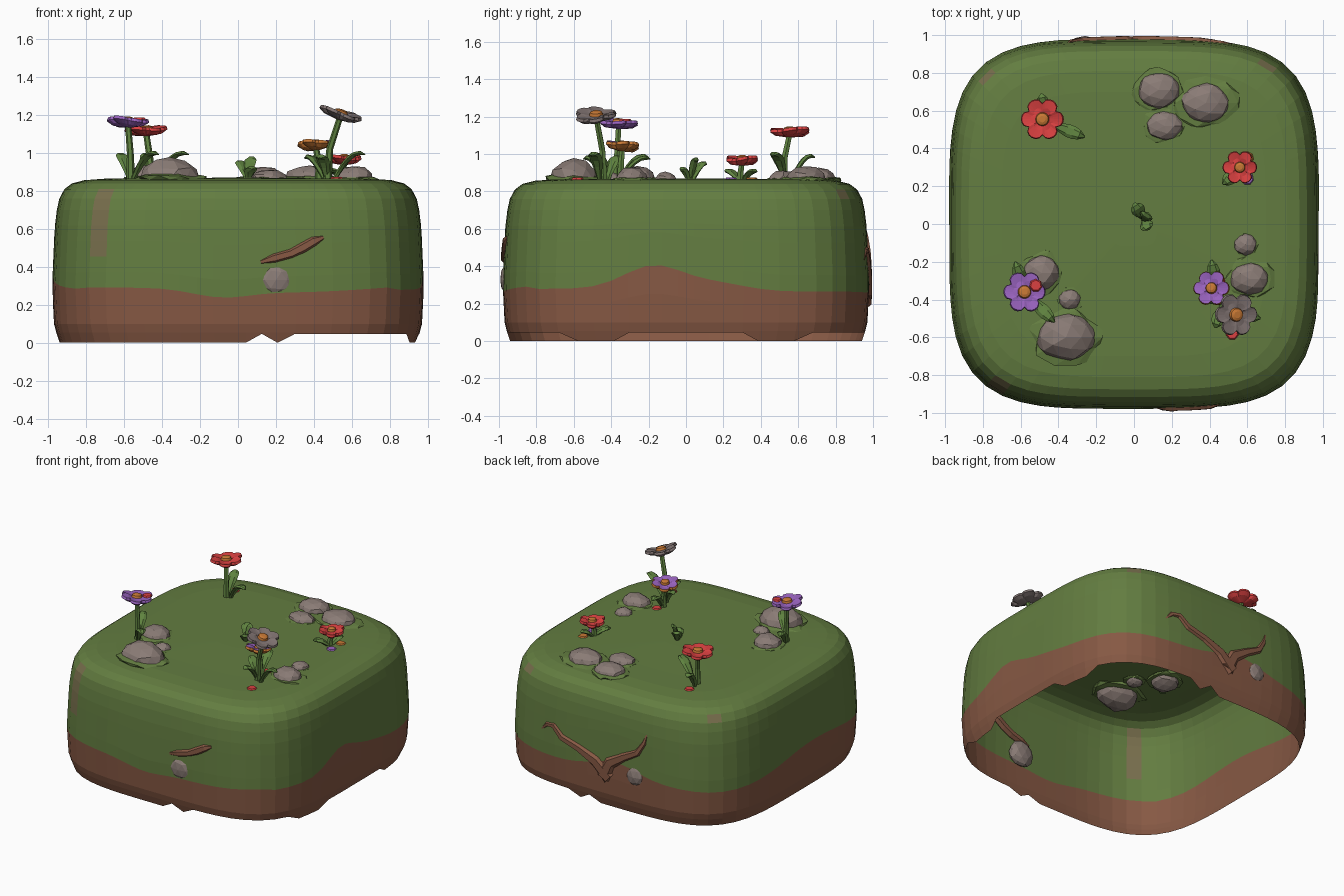
import bpy, bmesh, math, random
from mathutils import Vector, Matrix

if "Cube" in bpy.data.objects:
    bpy.data.objects.remove(bpy.data.objects["Cube"])

random.seed(4)

def mat(name, r, g, b):
    m = bpy.data.materials.new(name)
    m.diffuse_color = (r, g, b, 1)
    m.use_nodes = True
    m.node_tree.nodes["Principled BSDF"].inputs["Base Color"].default_value = m.diffuse_color
    return m

GRASS = mat("grass green", .125, .205, .052)
DIRT = mat("dirt brown", .242, .100, .058)
STONE = mat("stone grey", .255, .200, .180)
LEAF = mat("leaf green", .115, .225, .050)
RED = mat("petal red", .70, .052, .052)
PURPLE = mat("petal purple", .32, .125, .52)
ORANGE = mat("flower orange", .58, .19, .035)
GREY = mat("petal grey", .215, .170, .165)
FADED = mat("faded olive", .19, .16, .075)

def make(name, bm, mats):
    me = bpy.data.meshes.new(name)
    bm.to_mesh(me)
    bm.free()
    for m in mats:
        me.materials.append(m)
    ob = bpy.data.objects.new(name, me)
    bpy.context.collection.objects.link(ob)
    return ob

# Block outline: half width by height, superellipse in plan
PROFILE = [(0, .94), (.03, .952), (.1, .97), (.3, .98), (.6, .967), (.7, .955),
           (.76, .942), (.81, .915), (.84, .875), (.857, .81), (.865, .70)]

def half(z):
    for (z0, r0), (z1, r1) in zip(PROFILE, PROFILE[1:]):
        if z <= z1:
            return r0 + (r1 - r0) * (z - z0) / (z1 - z0)
    return PROFILE[-1][1]

def wall_y(x, z):
    h = half(z)
    return h * (1 - min(1, abs(x) / h) ** 4) ** .25

def bump(v, c, w):
    return math.exp(-((v - c) / w) ** 2)

def dirt_height(x, y):
    z = .27 + .01 * math.sin(4 * x + 3 * y)
    if x > .8:
        z += .13 * bump(y, -.18, .22) + .05 * bump(y, .15, .25)
    if x < -.8:
        z += .07 * bump(y, -.1, .5)
    if y > .8:
        z += .08 * bump(x, -.1, .25)
    if y < -.8:
        z += .02 * abs(x) - .035 * bump(x, -.1, .2)
    return z

# Earth block: thin open-bottomed shell with a wavy grass line
def earth_block():
    N = 72
    bm = bmesh.new()
    rows = []
    for k in range(18):
        row = []
        for i in range(N):
            a = 2 * math.pi * (i + .5) / N
            c, s = math.cos(a), math.sin(a)
            q = (c ** 4 + s ** 4) ** -.25
            hx, hy = c * q * .98, s * q * .98
            line = dirt_height(hx, hy)
            notch = (.3 < hx < .92) or (hx > .92 and abs(hy) < .35) or .08 < hx < .14
            if k < 4:
                z = [.047 if notch else 0, .055, .1, (.1 + line) / 2][k]
            elif k < 9:
                z = line + (.7 - line) * (k - 4) / 5
            else:
                z = [.7, .76, .81, .84, .857, .865, .866, .868, .87][k - 9]
            r = half(z) if k < 15 else [.5, .3, .12][k - 15]
            row.append(bm.verts.new((c * q * r, s * q * r, z)))
        rows.append(row)
    for k in range(17):
        for i in range(N):
            j = (i + 1) % N
            f = bm.faces.new((rows[k][i], rows[k][j], rows[k + 1][j], rows[k + 1][i]))
            f.material_index = 1 if k < 4 else 0
            if (i == 45 and 6 <= k < 11) or (i in (9, 26) and k == 10):
                f.material_index = 2          # faded corner streaks
    bm.faces.new(rows[-1])
    make("earth_block", bm, [GRASS, DIRT, FADED])

# Swept tube with elliptical section: stems, leaves and roots
def sweep(name, pts, sizes, m, ref, sides=6):
    bm = bmesh.new()
    pts = [Vector(p) for p in pts]
    rings = []
    for i, p in enumerate(pts):
        t = (pts[min(i + 1, len(pts) - 1)] - pts[max(i - 1, 0)]).normalized()
        u = t.cross(Vector(ref)).normalized()
        v = u.cross(t)
        w, h = sizes[i]
        rings.append([bm.verts.new(p + u * w * math.cos(2 * math.pi * k / sides)
                                   + v * h * math.sin(2 * math.pi * k / sides)) for k in range(sides)])
    for a, b in zip(rings, rings[1:]):
        for k in range(sides):
            j = (k + 1) % sides
            bm.faces.new((a[k], a[j], b[j], b[k]))
    bm.faces.new(rings[0])
    bm.faces.new(rings[-1])
    bmesh.ops.recalc_face_normals(bm, faces=bm.faces)
    return make(name, bm, [m])

def leaf(x, y, tx, ty, h, w=.034):
    pts, sizes = [], []
    for i in range(7):
        t = i / 6
        pts.append((x + (tx - x) * t, y + (ty - y) * t, .85 + (h - .85) * math.sin(t * 1.9)))
        sizes.append((w * (.3 + .75 * math.sin(math.pi * t ** 1.3)) if i < 6 else w * .15,
                      .013 if i < 6 else .003))
    side = Vector((tx - x, ty - y, 0))
    sweep("leaf", pts, sizes, LEAF, (-side * .3 + Vector((0, 0, 1)) * .3).normalized())

# Flower: bent stem, scalloped head, orange centre
def flower(name, base, top, R, petal, under, tilt=(0, 0), n=6):
    b, t = Vector((*base, .84)), Vector(top)
    mid = b.lerp(t, .5) + Vector((.3 * (b.x - t.x), .3 * (b.y - t.y), 0))
    sweep(name + "_stem", [b, mid, t - Vector((0, 0, .01))], [(.024, .024), (.018, .018), (.016, .016)],
          LEAF, (0, 1, 0))
    bm = bmesh.new()
    S = n * 6
    def ring(rad, z, scallop):
        out = []
        for i in range(S):
            a = 2 * math.pi * i / S
            lobe = abs(math.cos(n / 2 * a))
            k = .76 + .26 * lobe ** .6 if scallop else 1
            out.append(bm.verts.new((rad * k * math.cos(a), rad * k * math.sin(a),
                                     z + (.008 * math.sin(2 * a) if scallop else 0))))
        return out
    rings = [ring(R * .2, -.03, 0), ring(R * .75, -.018, 1), ring(R, .0, 1), ring(R * .95, .016, 1),
             ring(R * .55, .008, 1), ring(R * .32, .004, 0), ring(R * .28, .02, 0), ring(R * .15, .026, 0)]
    bm.faces.new(rings[0][::-1]).material_index = 1
    for k, (p, q) in enumerate(zip(rings, rings[1:])):
        for i in range(S):
            j = (i + 1) % S
            f = bm.faces.new((p[i], p[j], q[j], q[i]))
            f.material_index = 2 if k > 4 else 1 if k < 3 else 0
    bm.faces.new(rings[-1]).material_index = 2
    bm.transform(Matrix.Translation(t) @ Matrix.Rotation(tilt[1], 4, 'Y') @ Matrix.Rotation(tilt[0], 4, 'X'))
    make(name + "_head", bm, [petal, under, ORANGE])

# Faceted boulder, optionally with a ragged grass skirt
def rock(name, loc, size, skirt=True):
    for m, k, flat in ((STONE, 1, 1), (GRASS, 1.2, .3)):
        if m is GRASS and not skirt:
            continue
        bm = bmesh.new()
        bmesh.ops.create_icosphere(bm, subdivisions=2, radius=1)
        for v in bm.verts:
            v.co *= random.uniform(.93, 1.04) if m is STONE else random.uniform(.85, 1.2)
            v.co = Vector((v.co.x * size[0] * k, v.co.y * size[1] * k, v.co.z * size[2] * flat)) + Vector(loc)
        make(name if m is STONE else name + "_grass", bm, [m])

def petal_on_ground(x, y, m, z=.869):
    bm = bmesh.new()
    bmesh.ops.create_cone(bm, cap_ends=True, segments=7, radius1=.035, radius2=.028, depth=.009,
                          matrix=Matrix.Translation((x, y, z)))
    make("fallen_petal", bm, [m])

earth_block()

# Rocks on top (x, y, half sizes)
for x, y, a, b, h in [(.13, .71, .115, .10, .07), (.38, .64, .135, .11, .08), (.16, .52, .10, .08, .055),
                      (-.49, -.26, .10, .10, .08), (-.34, -.40, .06, .055, .045), (-.36, -.60, .16, .13, .12),
                      (.59, -.11, .06, .06, .045), (.61, -.29, .105, .09, .075)]:
    rock("rock", (x, y, .86), (a, b, h))
# Stones set in the front and back walls
rock("front_wall_stone", (.20, -.945, .33), (.10, .05, .095), False)
rock("back_wall_stone", (-.26, .945, .29), (.09, .05, .09), False)

# Roots along the walls: (x, z, half width)
def root(name, sgn, pts):
    sweep(name, [(x, sgn * (wall_y(x, z) - .008), z) for x, z, w in pts],
          [(w, min(w, .028)) for x, z, w in pts], DIRT, (0, sgn, 0))

root("front_root", -1, [(.12, .425, .012), (.19, .445, .028), (.28, .47, .028), (.34, .50, .032),
                        (.40, .535, .03), (.45, .555, .012)])
root("back_root_a", 1, [(.52, .43, .008), (.47, .48, .02), (.41, .485, .025), (.34, .42, .03),
                        (.2, .38, .035), (.06, .32, .05), (-.05, .22, .06)])
root("back_root_b", 1, [(-.35, .62, .008), (-.33, .55, .02), (-.28, .47, .028), (-.17, .41, .035),
                        (-.06, .34, .05), (.0, .22, .06)])

# Flowers
flower("red_flower", (-.46, .52), (-.485, .555, 1.12), .112, RED, RED, (0, -.05))
flower("small_red_flower", (.55, .29), (.56, .30, .968), .09, RED, RED)
flower("purple_flower", (-.565, -.37), (-.58, -.36, 1.165), .11, PURPLE, PURPLE, (-.08, .04))
flower("low_purple_flower", (.43, -.35), (.41, -.34, 1.045), .095, PURPLE, ORANGE, (-.12, -.08))
flower("grey_flower", (.47, -.44), (.54, -.48, 1.205), .115, GREY, GREY, (.05, .3))
petal_on_ground(-.52, -.325, RED, 1.182)
petal_on_ground(-.47, .63, RED)
petal_on_ground(.60, .35, ORANGE)
petal_on_ground(.45, -.30, RED)
petal_on_ground(.52, -.58, RED)
petal_on_ground(.60, .24, PURPLE)

# Leaves: root x, y, tip x, y, peak height
for l in [(-.44, .53, -.26, .46, 1.0), (-.47, .56, -.49, .69, .99), (.55, .30, .60, .38, .91),
          (.56, .29, .47, .21, .91), (-.57, -.36, -.63, -.20, .99), (-.56, -.38, -.42, -.52, 1.0),
          (.44, -.36, .41, -.19, .98), (.46, -.42, .35, -.36, .98), (.50, -.46, .67, -.50, 1.0),
          (.47, -.43, .43, -.55, .98)]:
    leaf(*l)
# Central sprout
for l in [(.05, .02, .08, -.03, .92), (.05, .03, .0, .11, .95), (.05, .02, .075, .06, .97)]:
    leaf(*l, w=.036)
